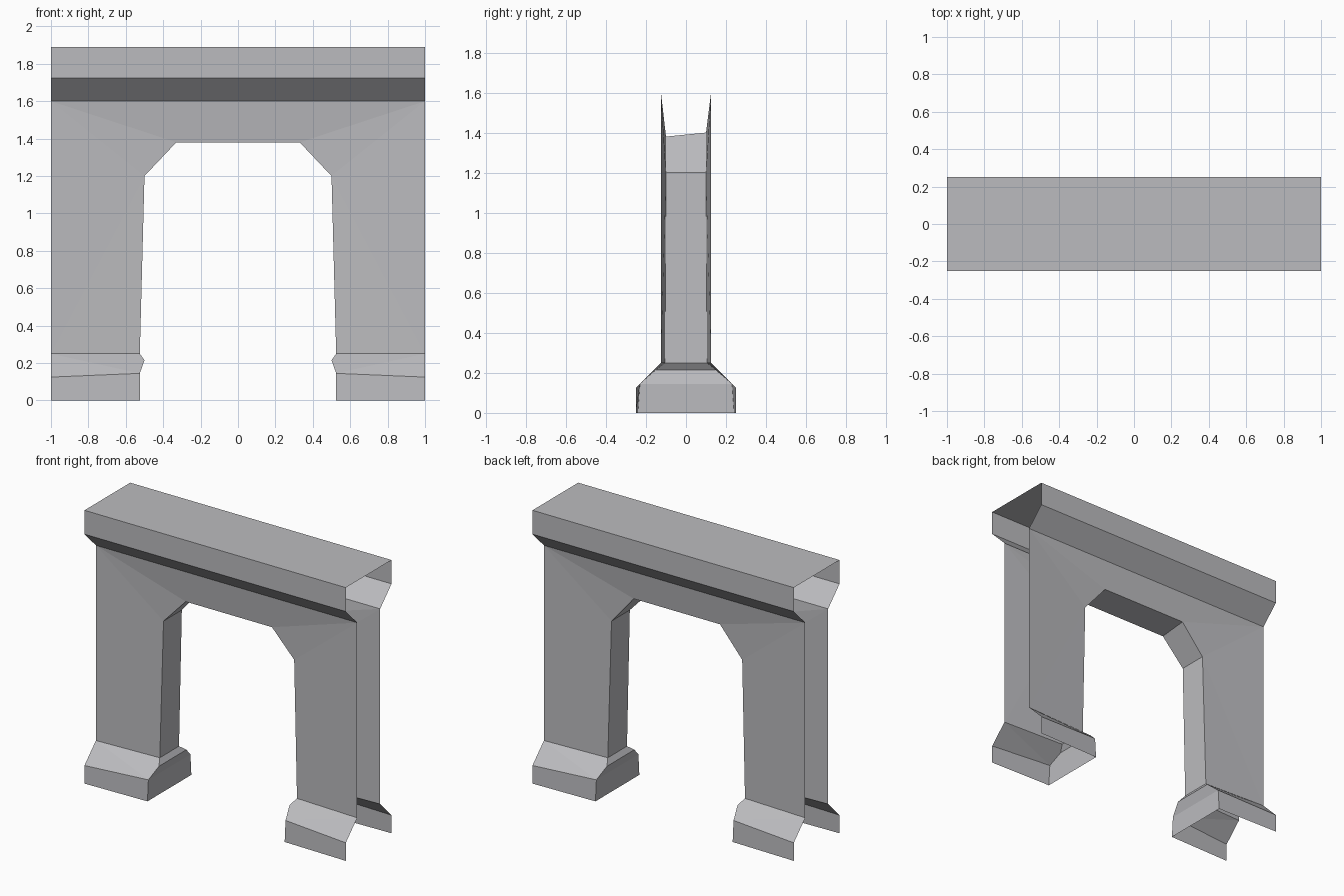
import bpy
from mathutils import Vector

if "Cube" in bpy.data.objects:
    bpy.data.objects.remove(bpy.data.objects["Cube"])

stone = bpy.data.materials.new("grey stone")
stone.diffuse_color = (0.5, 0.5, 0.52, 1)
stone.use_nodes = True
stone.node_tree.nodes["Principled BSDF"].inputs["Base Color"].default_value = stone.diffuse_color

# Rim of the doorway: x, half depth, z from floor to crown
RIM = [(0.525, 0.24, 0), (0.525, 0.23, 0.145), (0.50, 0.15, 0.215),
       (0.525, 0.105, 0.25), (0.50, 0.10, 1.20), (0.33, 0.10, 1.38)]
# Outer profile at the open ends: half depth, z
PROFILE = [(0.25, 0), (0.25, 0.125), (0.125, 0.25), (0.125, 1.60),
           (0.25, 1.725), (0.25, 1.89)]


def rim(i, sx, sy):
    x, y, z = RIM[i]
    if i == 5 and sy > 0:
        z += 0.02  # the crown rises a little at the back
    return Vector((sx * x, sy * y, z))


def end(i, sx, sy):
    y, z = PROFILE[i]
    return Vector((sx, sy * y, z))


def build(name, faces):
    """faces: list of (points, outward direction)"""
    verts, index, polys = [], {}, []
    for pts, out in faces:
        n = Vector((0, 0, 0))
        for a, b in zip(pts, pts[1:] + pts[:1]):
            n += a.cross(b)
        if n.dot(Vector(out)) < 0:
            pts = pts[::-1]
        poly = []
        for p in pts:
            key = tuple(round(c, 4) for c in p)
            if key not in index:
                index[key] = len(verts)
                verts.append(key)
            poly.append(index[key])
        polys.append(poly)
    me = bpy.data.meshes.new(name)
    me.from_pydata(verts, [], polys)
    me.materials.append(stone)
    ob = bpy.data.objects.new(name, me)
    bpy.context.collection.objects.link(ob)
    return ob


plinth, wall, reveal, cornice = [], [], [], []
for sy in (-1, 1):
    out = (0, sy, 0)
    E = lambda i, sx: end(i, sx, sy)
    R = lambda i, sx: rim(i, sx, sy)
    for sx in (-1, 1):
        # Plinth: upright face and sloped top
        plinth.append(([E(0, sx), E(1, sx), R(1, sx), R(0, sx)], out))
        plinth.append(([E(1, sx), E(2, sx), R(1, sx)], out))
        plinth.append(([E(2, sx), R(3, sx), R(2, sx), R(1, sx)], out))
        # Wall beside the doorway
        wall.append(([E(2, sx), E(3, sx), R(4, sx)], out))
        wall.append(([E(2, sx), R(4, sx), R(3, sx)], out))
        wall.append(([E(3, sx), R(5, sx), R(4, sx)], out))
    # Wall above the doorway
    wall.append(([E(3, -1), E(3, 1), R(5, 1), R(5, -1)], out))
    # Cornice: sloped underside and upright band
    for i in (3, 4):
        cornice.append(([E(i, -1), E(i, 1), E(i + 1, 1), E(i + 1, -1)], out))

# Cornice top
cornice.append(([end(5, -1, -1), end(5, 1, -1), end(5, 1, 1), end(5, -1, 1)], (0, 0, 1)))

# Doorway reveal: jambs, sloped corners and crown
for sx in (-1, 1):
    for i in range(5):
        reveal.append(([rim(i, sx, -1), rim(i + 1, sx, -1),
                        rim(i + 1, sx, 1), rim(i, sx, 1)], (-sx, 0, 0)))
reveal.append(([rim(5, -1, -1), rim(5, 1, -1), rim(5, 1, 1), rim(5, -1, 1)], (0, 0, -1)))

build("plinth", plinth)
build("wall", wall)
build("doorway_reveal", reveal)
build("cornice", cornice)
